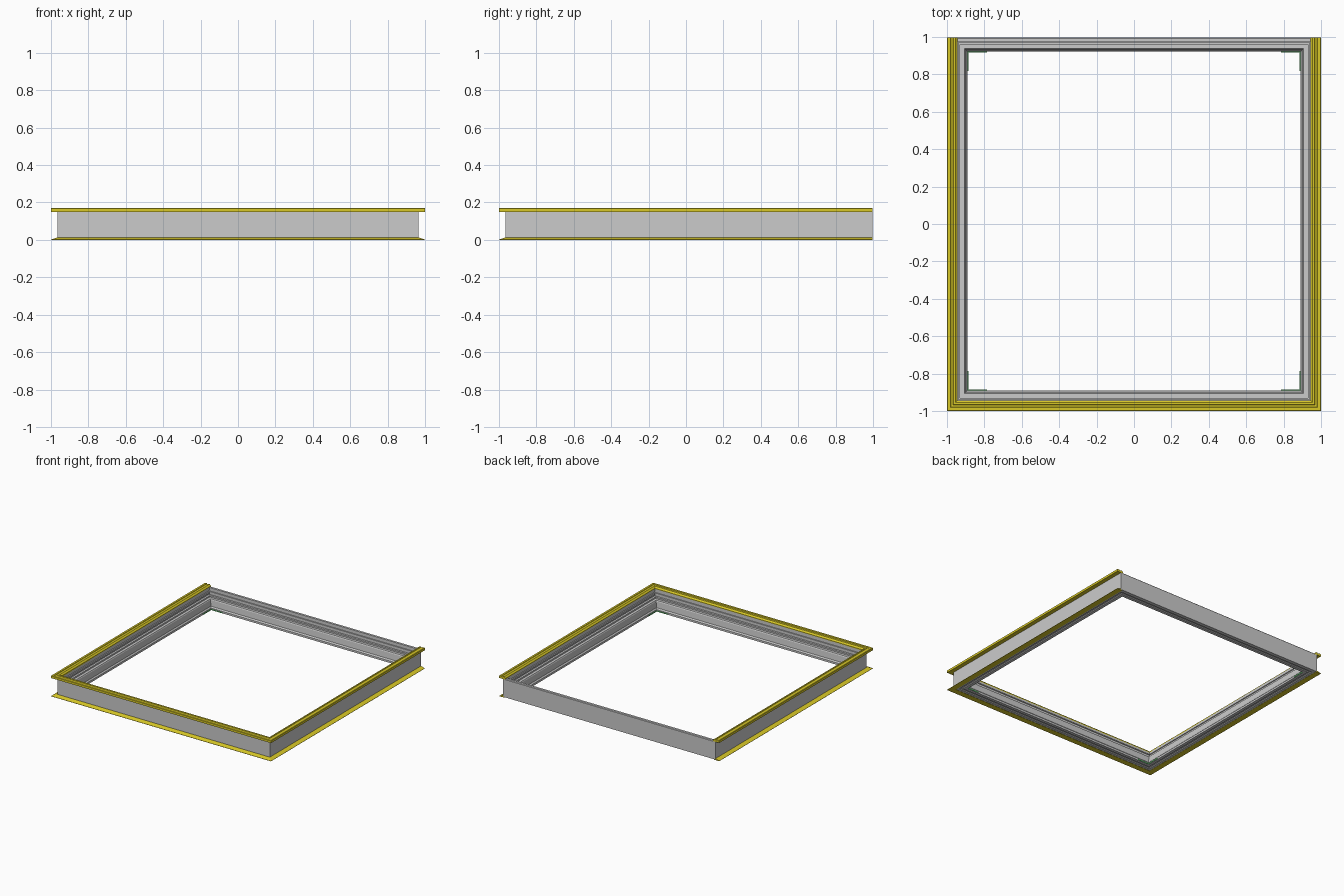
import bpy, bmesh

if "Cube" in bpy.data.objects:
    bpy.data.objects.remove(bpy.data.objects["Cube"])

X, YF, YB = 0.965, -0.965, 0.997   # outer faces of the grey frame


def material(name, color):
    m = bpy.data.materials.new(name)
    m.diffuse_color = color
    m.use_nodes = True
    m.node_tree.nodes["Principled BSDF"].inputs["Base Color"].default_value = m.diffuse_color
    return m


def finish(name, bm, mat=None):
    bmesh.ops.recalc_face_normals(bm, faces=bm.faces)
    me = bpy.data.meshes.new(name)
    bm.to_mesh(me)
    bm.free()
    ob = bpy.data.objects.new(name, me)
    bpy.context.collection.objects.link(ob)
    if mat:
        me.materials.append(mat)
    return ob


def sweep(name, profile, stations, closed, mat=None):
    """Sweep (inset, z) profile; each station maps an inset to an (x, y) point."""
    bm = bmesh.new()
    rings = [[bm.verts.new((*st(d), z)) for d, z in profile] for st in stations]
    n = len(profile)
    pairs = list(zip(rings, rings[1:]))
    if closed:
        pairs.append((rings[-1], rings[0]))
    for a, b in pairs:
        for i in range(n):
            j = (i + 1) % n
            bm.faces.new((a[i], a[j], b[j], b[i]))
    if not closed:
        bm.faces.new(rings[0])
        bm.faces.new(rings[-1])
    return finish(name, bm, mat)


# mitred corners and the square-cut rear ends
front_left = lambda d: (-X + d, YF + d)
front_right = lambda d: (X - d, YF + d)
back_right = lambda d: (X - d, YB - d)
back_left = lambda d: (-X + d, YB - d)
end_left = lambda d: (-X + d, YB)
end_right = lambda d: (X - d, YB)
loop = [front_left, front_right, back_right, back_left]
three_sides = [end_left, front_left, front_right, end_right]

yellow = material("yellow", (0.69, 0.58, 0.02, 1))
green = material("green", (0.15, 0.65, 0.2, 1))

# grey extrusion: tall outer wall, ribbed rebate, sloping inner lip
frame_profile = [
    (0, 0.004), (0, 0.150), (0.004, 0.155), (0.022, 0.155),
    (0.022, 0.135), (0.017, 0.135), (0.017, 0.125), (0.026, 0.125),
    (0.026, 0.110), (0.020, 0.110), (0.020, 0.098), (0.036, 0.098),
    (0.036, 0.086), (0.058, 0.086), (0.062, 0.078),
    (0.066, 0.030), (0.075, 0.020), (0.075, 0.004),
    (0.050, 0.004), (0.050, 0.012), (0.030, 0.012), (0.030, 0.004),
]
sweep("main_frame", frame_profile, loop, True)

# yellow cap rail with a shallow channel on top, on front and both sides
cap_profile = [
    (-0.035, 0.150), (-0.035, 0.168), (-0.032, 0.171), (-0.016, 0.171),
    (-0.014, 0.167), (-0.002, 0.167), (0.000, 0.171), (0.010, 0.171),
    (0.022, 0.160), (0.022, 0.150),
]
sweep("top_trim", cap_profile, three_sides, False, yellow)

# yellow tapered foot flange
foot_profile = [(-0.035, 0.0), (-0.035, 0.002), (-0.004, 0.012),
                (0.002, 0.012), (0.012, 0.0)]
sweep("bottom_trim", foot_profile, three_sides, False, yellow)

# small green corner keys on the inner edge
key_profile = [(0.074, 0.006), (0.074, 0.014), (0.079, 0.014), (0.079, 0.006)]
L = 0.18
for sx in (-1, 1):
    for side, y0, sy in (("front", YF, 1), ("back", YB, -1)):
        stations = [
            lambda d, sx=sx, y0=y0, sy=sy: (sx * (X - L), y0 + sy * d),
            lambda d, sx=sx, y0=y0, sy=sy: (sx * (X - d), y0 + sy * d),
            lambda d, sx=sx, y0=y0, sy=sy: (sx * (X - d), y0 + sy * L),
        ]
        label = "right" if sx > 0 else "left"
        sweep(f"corner_key_{side}_{label}", key_profile, stations, False, green)
